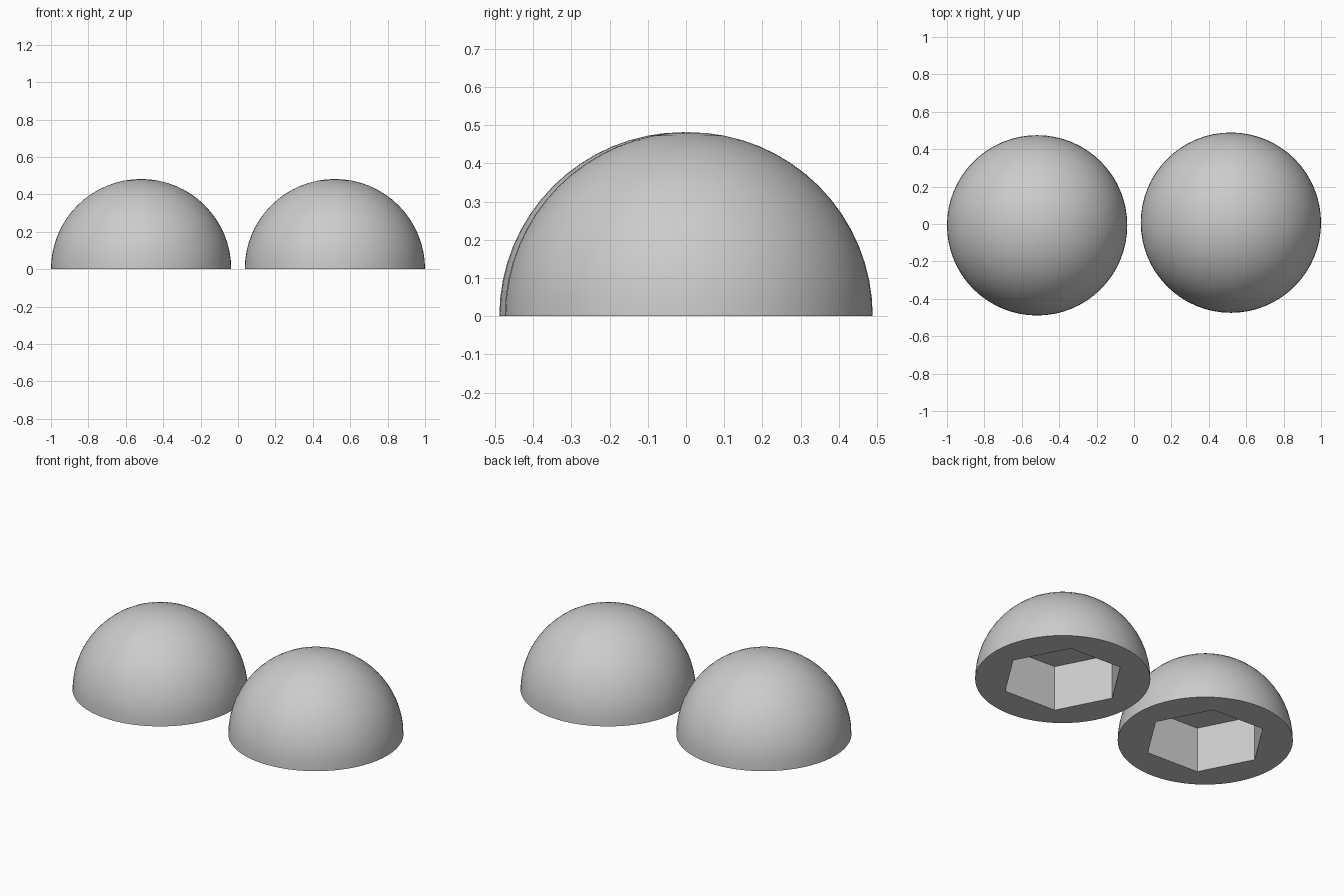
import bpy, bmesh, math
from mathutils import Matrix

if "Cube" in bpy.data.objects:
    bpy.data.objects.remove(bpy.data.objects["Cube"])

RADIUS = 0.482        # dome radius
SOCKET_R = 0.342      # socket corner radius
SOCKET_DEPTH = 0.276
SOCKET_TURN = math.radians(-2.6)

grey = bpy.data.materials.new("light grey")
grey.diffuse_color = (0.6, 0.6, 0.6, 1)
grey.use_nodes = True
grey.node_tree.nodes["Principled BSDF"].inputs["Base Color"].default_value = grey.diffuse_color


def add_object(name, bm, location):
    bmesh.ops.recalc_face_normals(bm, faces=bm.faces)
    mesh = bpy.data.meshes.new(name)
    bm.to_mesh(mesh)
    bm.free()
    mesh.materials.append(grey)
    obj = bpy.data.objects.new(name, mesh)
    obj.location = location
    bpy.context.collection.objects.link(obj)
    return obj


def half_ball(name, location):
    # sphere cut flat at its equator, with the cut filled
    bm = bmesh.new()
    bmesh.ops.create_uvsphere(bm, u_segments=64, v_segments=32, radius=RADIUS)
    geom = bm.verts[:] + bm.edges[:] + bm.faces[:]
    bmesh.ops.bisect_plane(bm, geom=geom, dist=1e-5, plane_co=(0, 0, 0),
                           plane_no=(0, 0, 1), clear_inner=True)
    rim = [e for e in bm.edges if e.is_boundary]
    bmesh.ops.contextual_create(bm, geom=rim)
    return add_object(name, bm, location)


def hex_cutter(name, location):
    # six-sided prism reaching from below the base to the socket ceiling
    bm = bmesh.new()
    height = SOCKET_DEPTH + 0.1
    bmesh.ops.create_cone(bm, cap_ends=True, segments=6, radius1=SOCKET_R,
                          radius2=SOCKET_R, depth=height)
    # turn so that one corner lies just off the x axis
    first = max(bm.verts, key=lambda v: v.co.x + 0.01 * v.co.y)
    turn = SOCKET_TURN - math.atan2(first.co.y, first.co.x)
    bmesh.ops.rotate(bm, verts=bm.verts, matrix=Matrix.Rotation(turn, 3, 'Z'))
    bmesh.ops.translate(bm, verts=bm.verts, vec=(0, 0, SOCKET_DEPTH - height / 2))
    return add_object(name, bm, location)


# two domes side by side, each with a hexagonal socket underneath
for side, sign in (("left", -1), ("right", 1)):
    place = (sign * 0.518, sign * 0.0072, 0)
    dome = half_ball(side + "_dome", place)
    cutter = hex_cutter(side + "_socket_cutter", place)
    cutter.hide_render = True

    socket = dome.modifiers.new("socket", 'BOOLEAN')
    socket.operation = 'DIFFERENCE'
    socket.solver = 'EXACT'
    socket.object = cutter

    bpy.ops.object.select_all(action='DESELECT')
    dome.select_set(True)
    bpy.context.view_layer.objects.active = dome
    bpy.ops.object.modifier_apply(modifier=socket.name)
    bpy.data.objects.remove(cutter)
    bpy.ops.object.shade_smooth_by_angle(angle=math.radians(30))
